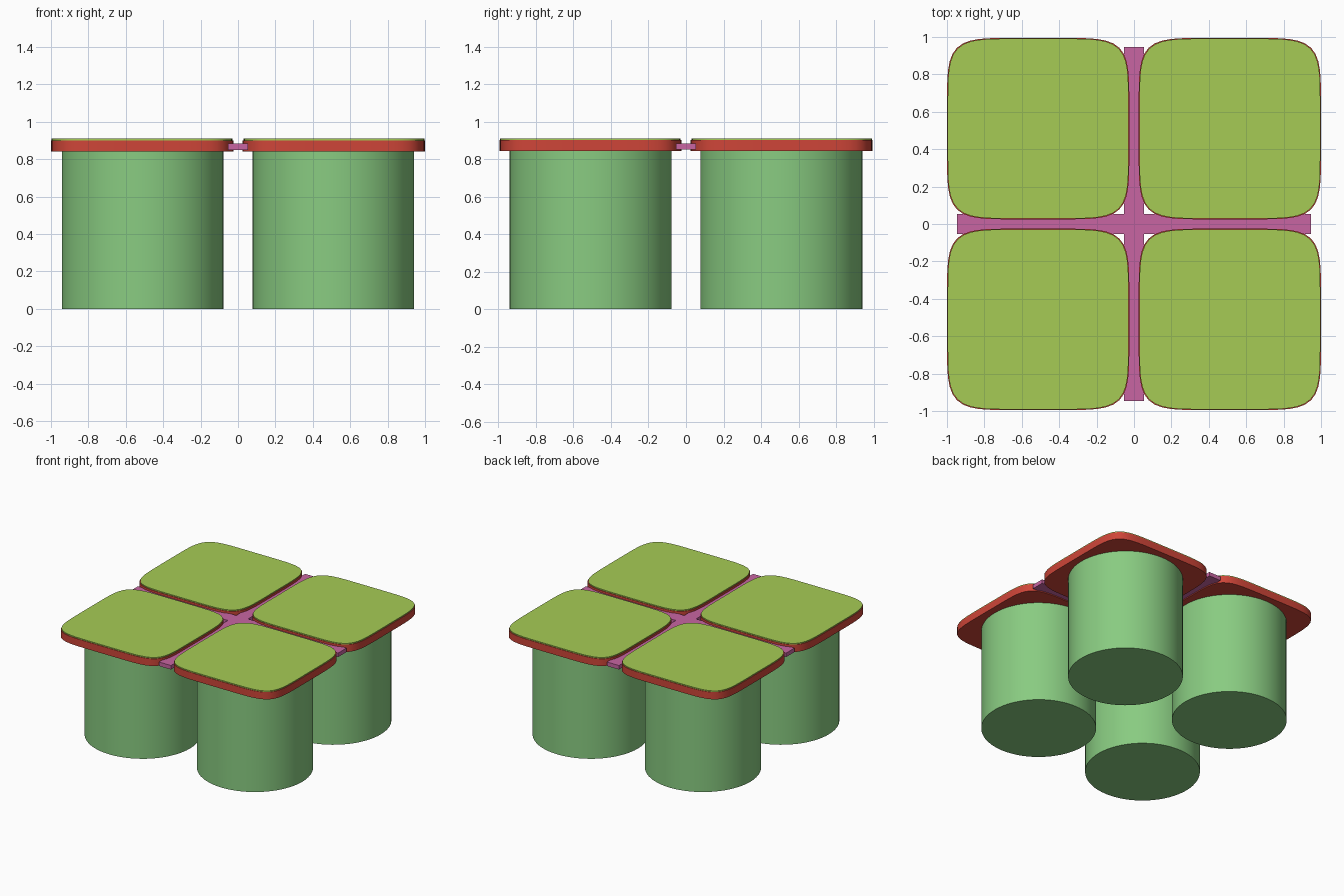
import bpy, bmesh
from math import cos, sin, pi, copysign

if "Cube" in bpy.data.objects:
    bpy.data.objects.remove(bpy.data.objects["Cube"])


def material(name, rgb):
    m = bpy.data.materials.new(name)
    m.diffuse_color = (*rgb, 1)
    m.use_nodes = True
    m.node_tree.nodes["Principled BSDF"].inputs["Base Color"].default_value = m.diffuse_color
    return m


POT = material("pot_green", (0.25, 0.60, 0.22))
RIM = material("rim_red", (0.62, 0.06, 0.04))
LID = material("lid_lime", (0.38, 0.60, 0.09))
LINK = material("link_pink", (0.58, 0.13, 0.36))


def squircle(hx, hy, n=6.0, count=96):
    """Rounded-square outline (superellipse)."""
    pts = []
    for i in range(count):
        a = 2 * pi * i / count
        c, s = cos(a), sin(a)
        r = (abs(c) ** n + abs(s) ** n) ** (-1 / n)
        pts.append((hx * r * c, hy * r * s))
    return pts


def circle(r, count=64):
    return [(r * cos(2 * pi * i / count), r * sin(2 * pi * i / count)) for i in range(count)]


def loft(name, rings, loc, mat):
    """Closed solid through a stack of (outline, z) rings."""
    bm = bmesh.new()
    loops = [[bm.verts.new((x, y, z)) for x, y in pts] for pts, z in rings]
    for a, b in zip(loops, loops[1:]):
        for i in range(len(a)):
            j = (i + 1) % len(a)
            bm.faces.new((a[i], a[j], b[j], b[i]))
    bm.faces.new(loops[0][::-1])
    bm.faces.new(loops[-1])
    me = bpy.data.meshes.new(name)
    bm.to_mesh(me)
    bm.free()
    me.materials.append(mat)
    ob = bpy.data.objects.new(name, me)
    ob.location = loc
    bpy.context.collection.objects.link(ob)
    bpy.ops.object.select_all(action='DESELECT')
    bpy.context.view_layer.objects.active = ob
    ob.select_set(True)
    bpy.ops.object.shade_smooth_by_angle(angle=0.6)
    return ob


# Four pots, each with a red rim plate and a lime lid film
HX, HY = 0.4875, 0.485
for sx, side in ((-1, "left"), (1, "right")):
    for sy, row in ((-1, "front"), (1, "back")):
        tag = f"{row}_{side}"
        loc = (sx * 0.5125, sy * 0.51, 0)
        loft(f"pot_{tag}", [(circle(0.432), 0), (circle(0.432), 0.843)],
             (sx * 0.51, sy * 0.508, 0), POT)
        rim = squircle(HX, HY)
        loft(f"rim_{tag}", [(rim, 0.842), (rim, 0.901)], loc, RIM)
        film = squircle(HX - 0.004, HY - 0.004)
        loft(f"lid_{tag}", [(film, 0.900), (film, 0.910)], loc, LID)

# Cross-shaped connector between the rims
w, l = 0.054, 0.947
arm = [(l, -w), (l, w), (w, w)]
cross = []
for k in range(4):
    for x, y in arm:
        for _ in range(k):
            x, y = -y, x
        cross.append((x, y))
loft("connector_cross", [(cross, 0.850), (cross, 0.883)], (0, 0, 0), LINK)
